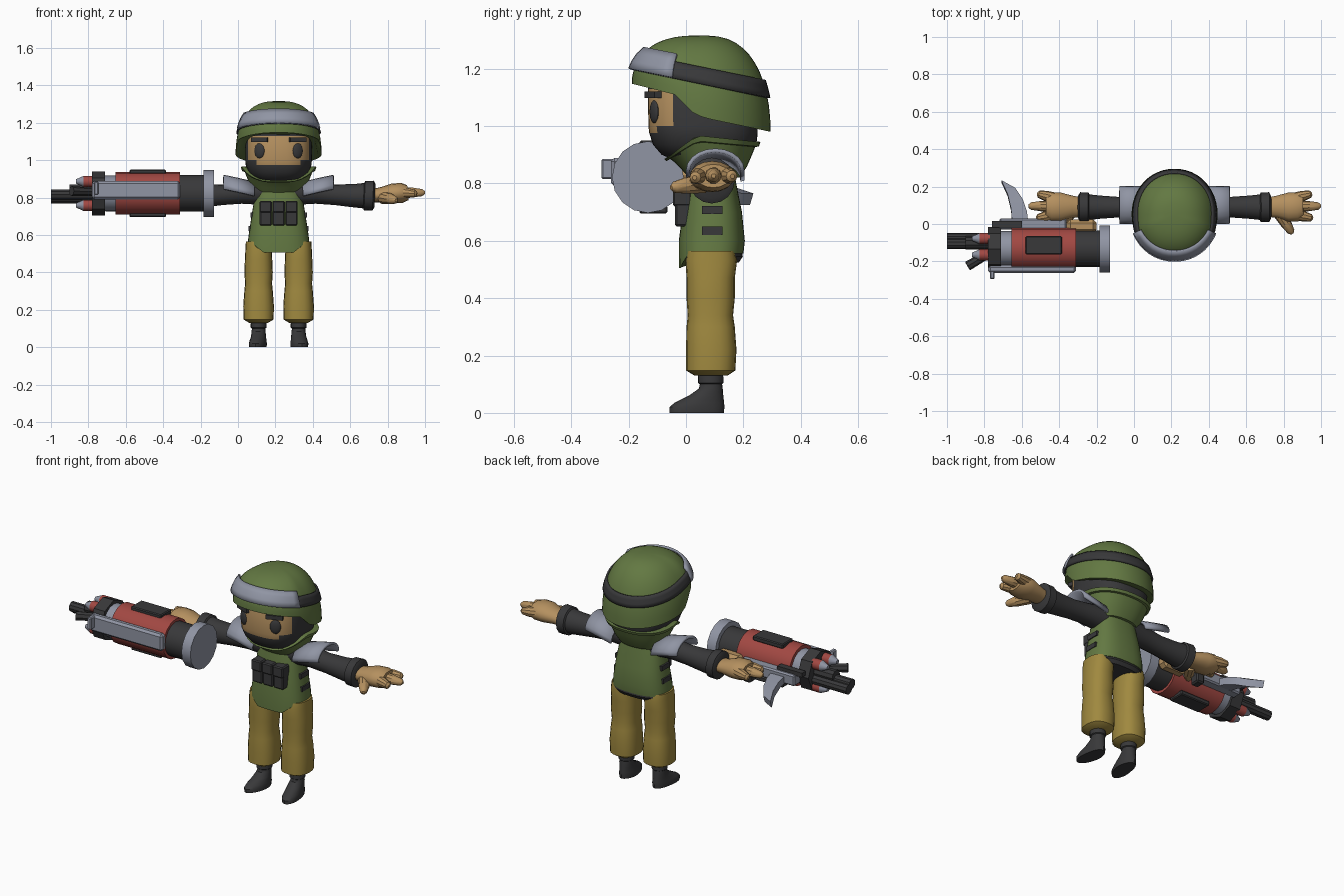
import bpy, bmesh
from math import sin, cos, pi, radians, copysign
from mathutils import Vector, Matrix

if "Cube" in bpy.data.objects:
    bpy.data.objects.remove(bpy.data.objects["Cube"])

CX, CY = 0.217, 0.09   # body axis
made = []


def material(name, r, g, b):
    m = bpy.data.materials.new(name)
    m.use_nodes = True
    m.diffuse_color = (r, g, b, 1)
    m.node_tree.nodes["Principled BSDF"].inputs["Base Color"].default_value = (r, g, b, 1)
    return m


GREEN = material("army green", 0.125, 0.19, 0.055)
BLACK = material("charcoal", 0.04, 0.04, 0.042)
GREY = material("steel grey", 0.28, 0.30, 0.37)
RED = material("drum red", 0.36, 0.065, 0.055)
TAN = material("skin tan", 0.46, 0.28, 0.115)
PANTS = material("mustard cloth", 0.35, 0.25, 0.05)


def finish(name, bm, *mats):
    bmesh.ops.recalc_face_normals(bm, faces=bm.faces)
    me = bpy.data.meshes.new(name)
    bm.to_mesh(me)
    bm.free()
    ob = bpy.data.objects.new(name, me)
    bpy.context.collection.objects.link(ob)
    for m in mats:
        me.materials.append(m)
    made.append(ob)
    return ob


def skin(name, rings, mats, caps=True, closed=True):
    """Bridge a list of equal point rings."""
    bm = bmesh.new()
    vs = [[bm.verts.new(p) for p in r] for r in rings]
    n = len(vs[0])
    for a, b in zip(vs, vs[1:]):
        for i in range(n if closed else n - 1):
            j = (i + 1) % n
            bm.faces.new((a[i], a[j], b[j], b[i]))
    if caps:
        bm.faces.new(vs[0])
        bm.faces.new(vs[-1])
    return finish(name, bm, *mats)


def oval(c, u, v, n=20, p=2.0):
    """Superellipse ring around c with half axes u and v."""
    f = lambda t: copysign(abs(t) ** (2 / p), t)
    c, u, v = Vector(c), Vector(u), Vector(v)
    return [c + u * f(cos(2 * pi * i / n)) + v * f(sin(2 * pi * i / n)) for i in range(n)]


def upright(name, secs, mat, cx=CX, n=20, p=2.0):
    """Loft of (z, half width, front y, back y)."""
    return skin(name, [oval((cx, (f + b) / 2, z), (w, 0, 0), (0, (b - f) / 2, 0), n, p)
                       for z, w, f, b in secs], [mat])


def tube(name, pts, mat, n=12, flat=1.0):
    """Loft of (position, radius) along a path."""
    d = (Vector(pts[-1][0]) - Vector(pts[0][0])).normalized()
    u = d.cross(Vector((0, 0, 1))).normalized()
    v = u.cross(d)
    return skin(name, [oval(c, u * r, v * r * flat, n) for c, r in pts], [mat])


def box(name, lo, hi, mat, turn=0, bevel=0.0):
    lo, hi = Vector(lo), Vector(hi)
    bm = bmesh.new()
    bmesh.ops.create_cube(bm, size=1)
    bm.transform(Matrix.Translation((lo + hi) / 2) @ Matrix.Rotation(turn, 4, 'Z')
                 @ Matrix.Diagonal((hi - lo).to_4d()))
    if bevel:
        bmesh.ops.bevel(bm, geom=bm.edges[:], offset=bevel, segments=1, affect='EDGES')
    return finish(name, bm, mat)


def thicken(ob, t, offset=1):
    m = ob.modifiers.new("thickness", 'SOLIDIFY')
    m.thickness, m.offset = t, offset


def lerp_table(table, y):
    for (a, za), (b, zb) in zip(table, table[1:]):
        if y <= b:
            return za + (zb - za) * max(0, (y - a) / (b - a))
    return table[-1][1]


# Torso with a front flap, hips and pouches
torso = upright("vest", [(0.555, 0.165, -0.025, 0.2), (0.6, 0.16, -0.025, 0.205), (0.7, 0.145, -0.012, 0.195),
                         (0.8, 0.128, 0, 0.175), (0.86, 0.11, 0.01, 0.165)], GREEN, n=32, p=2.6)
for v in torso.data.vertices:
    if v.co.z < 0.56 and v.co.y < 0.04:
        v.co.z -= 0.05 * min(1, max(0, (0.14 - abs(v.co.x - CX)) / 0.06))
upright("hips", [(0.525, 0.145, -0.01, 0.185), (0.545, 0.16, -0.018, 0.198), (0.57, 0.158, -0.01, 0.195)],
        BLACK, n=32, p=2.6)
for i in (-1, 0, 1):
    x = CX + i * 0.069
    box("pouch", (x - 0.032, -0.038, 0.65), (x + 0.032, 0.02, 0.735), BLACK, bevel=0.006)
    box("pouch_lid", (x - 0.033, -0.046, 0.72), (x + 0.033, 0.02, 0.782), BLACK, bevel=0.006)

# Collar dipping at the front
COLLAR = [(-0.07, 0.885), (-0.02, 0.925), (0.04, 0.967), (0.25, 0.945)]
rings = []
for t, out in ((0, 0), (0.3, 0), (0.6, 0), (0.85, 0), (0.87, 0.012), (1, 0.012), (1, -0.015)):
    k = t ** 0.75
    ring = oval((CX, 0.1 - 0.008 * k, 0), (0.122 + 0.068 * k + out, 0, 0), (0, 0.088 + 0.068 * k + out, 0), 32, 2.3)
    for p in ring:
        p.z = 0.82 + (lerp_table(COLLAR, p.y) - 0.82) * t
    rings.append(ring)
skin("collar", rings, [GREEN])

# Head: balaclava with an open face
head = upright("head", [(0.885, 0.10, -0.05, 0.19), (0.9, 0.135, -0.085, 0.22), (0.935, 0.162, -0.115, 0.245),
                        (0.975, 0.176, -0.128, 0.25), (1.0, 0.178, -0.131, 0.25), (1.13, 0.178, -0.133, 0.25),
                        (1.2, 0.16, -0.1, 0.22)], BLACK, n=40, p=2.6)
head.data.materials.append(TAN)
for f in head.data.polygons:
    f.material_index = int(f.center.y < -0.045 and (f.center.z > 0.99 or (
        f.center.z > 0.975 and abs(f.center.x - CX) < 0.12)) and f.center.z < 1.16)
for s in (-1, 1):
    bm = bmesh.new()
    bmesh.ops.create_uvsphere(bm, u_segments=20, v_segments=10, radius=1)
    bm.transform(Matrix.Translation((CX + s * 0.102, -0.11, 1.05)) @ Matrix.Rotation(s * 0.42, 4, 'Z')
                 @ Matrix.Diagonal((0.03, 0.013, 0.041, 1)))
    finish("eye", bm, BLACK)
    x = CX + s * 0.1
    box("eyebrow", (x - 0.046, -0.128, 1.097), (x + 0.046, -0.1, 1.121), BLACK, s * 0.38)

# Helmet dome over a stepped rim
RIM = [(-0.19, 1.148), (-0.04, 1.11), (0.03, 1.04), (0.08, 1.025), (0.295, 0.98)]


def dome(a, phi, grow=0.0):
    y = 0.053 - 0.242 * cos(a)
    rim = lerp_table(RIM, y)
    k = cos(phi) ** 0.75 + grow
    return Vector((CX + 0.23 * k * copysign(abs(sin(a)) ** 0.95, sin(a)),
                   0.053 - 0.242 * k * cos(a), rim + (1.316 - rim) * sin(phi) ** 0.95))


N = 48
skin_rings = [[dome(2 * pi * i / N, pi / 2 * t / 12 * 0.985) for i in range(N)] for t in range(13)]
inner = [Vector((CX + (p.x - CX) * 0.9, 0.053 + (p.y - 0.053) * 0.9, p.z + 0.005)) for p in skin_rings[0]]
skin("helmet", [inner] + skin_rings, [GREEN])


def strap(name, mid, half, angles, grow, mat, closed):
    """Tilted strip that follows the dome."""
    rows = []
    for e in (-1, -0.33, 0.33, 1):
        row = []
        for a in angles:
            lo, hi = 0.0, pi / 2
            for _ in range(24):
                m = (lo + hi) / 2
                p = dome(a, m)
                if p.z < mid - 0.21 * (p.y + 0.05) + e * half:
                    lo = m
                else:
                    hi = m
            row.append(dome(a, lo, grow))
        rows.append(row)
    thicken(skin(name, rows, [mat], False, closed), 0.012, 0)


strap("helmet_band", 1.197, 0.029, [2 * pi * i / N for i in range(N)], 0.015, BLACK, True)
strap("goggles", 1.213, 0.042, [radians(-66 + 132 * i / 16) for i in range(17)], 0.06, GREY, False)

# Limbs, mirrored across the body axis
for s in (-1, 1):
    side = "left_" if s > 0 else "right_"
    lx = CX + s * 0.107
    upright(side + "trouser_leg", [(0.13, 0.05, 0.03, 0.145), (0.148, 0.08, 0, 0.172), (0.22, 0.082, 0, 0.176),
                                   (0.3, 0.076, 0.002, 0.17), (0.34, 0.072, 0.006, 0.164), (0.4, 0.076, 0.002, 0.17),
                                   (0.47, 0.073, 0.002, 0.17), (0.53, 0.07, -0.002, 0.178), (0.565, 0.068, 0.005, 0.17)],
            PANTS, lx, p=2.4)
    boot = upright(side + "boot", [(0, 0.045, -0.058, 0.132), (0.02, 0.047, -0.058, 0.134), (0.035, 0.044, -0.04, 0.133),
                                   (0.06, 0.04, 0.01, 0.13), (0.085, 0.037, 0.045, 0.128), (0.1, 0.036, 0.048, 0.126),
                                   (0.104, 0.042, 0.042, 0.13), (0.125, 0.042, 0.042, 0.13), (0.15, 0.04, 0.045, 0.128)],
                   BLACK, lx)
    for v in boot.data.vertices:
        v.co.x += s * max(0, 0.06 - v.co.y) * 0.15
    for z in (0.635, 0.707):
        x = CX + s * (0.152 if z < 0.7 else 0.143)
        box("side_strap", (x - 0.008, 0.055, z - 0.014), (x + 0.008, 0.128, z + 0.014), BLACK)

    # Sleeve with a cuff
    P = lambda d, y, z: (CX + s * d, y, z)
    tube(side + "sleeve", [(P(0.08, CY, 0.83), 0.07), (P(0.2, CY, 0.825), 0.058), (P(0.3, CY, 0.815), 0.055),
                           (P(0.4, CY, 0.81), 0.062), (P(0.455, CY, 0.81), 0.068), (P(0.46, CY, 0.81), 0.078),
                           (P(0.505, CY, 0.81), 0.08), (P(0.515, CY, 0.81), 0.062)], BLACK, 16)

    # Hand with spread fingers
    tube(side + "palm", [(P(0.5, CY, 0.81), 0.052), (P(0.55, 0.092, 0.815), 0.06), (P(0.61, 0.09, 0.822), 0.078),
                         (P(0.66, 0.092, 0.825), 0.078), (P(0.69, 0.095, 0.826), 0.06)], TAN, 16, 0.68)
    for y0, d1, y1, z1 in ((0.138, 0.735, 0.162, 0.825), (0.095, 0.782, 0.096, 0.826), (0.052, 0.74, 0.03, 0.82)):
        a, b = Vector(P(0.64, y0, 0.828)), Vector(P(d1, y1, z1))
        tube(side + "finger", [(a, 0.03), (a.lerp(b, 0.5), 0.028), (a.lerp(b, 0.9), 0.02), (b, 0.008)], TAN, 10)
    a, b = Vector(P(0.56, 0.06, 0.80)), Vector(P(0.63, -0.052, 0.785))
    tube(side + "thumb", [(a, 0.035), (a.lerp(b, 0.5), 0.03), (a.lerp(b, 0.9), 0.02), (b, 0.008)], TAN, 10)

    # Arched shoulder pad flaring upward
    rows = [[P(d, CY + 0.012 - 0.095 * cos(pi * i / 10), z + 0.07 * sin(pi * i / 10)) for i in range(11)]
            for d, z in ((0.13, 0.808), (0.215, 0.828), (0.295, 0.845))]
    thicken(skin(side + "shoulder_pad", rows, [GREY], False, False), 0.014, 0)

# Drum launcher lying along x
GY, GZ = -0.133, 0.822


def rod(name, x0, x1, r, mat, y=GY, z=GZ, n=16, r1=None):
    return tube(name, [((x0, y, z), r if r1 is None else r1), ((x1, y, z), r)], mat, n)


rod("drum", -0.655, -0.31, 0.114, RED)
rod("rear_collar", -0.32, -0.18, 0.098, BLACK)
rod("end_disk", -0.185, -0.128, 0.125, GREY)
rod("drum_neck", -0.73, -0.65, 0.095, GREY)
rod("front_clamp", -0.78, -0.71, 0.117, BLACK, n=8)
for s in (-1, 1):
    z = GZ + s * 0.113
    box("drum_plate", (-0.58, -0.162, z - 0.014), (-0.385, -0.065, z + 0.014), BLACK, bevel=0.005)
    for y in (-0.078, -0.165):
        rod("shell", -0.825, -0.77, 0.03, RED, y, GZ + s * 0.064, 12)
        rod("shell_tip", -0.865, -0.825, 0.03, GREY, y, GZ + s * 0.064, 12, 0.012)
box("front_rail", (-0.78, -0.262, 0.79), (-0.31, -0.22, 0.888), GREY, bevel=0.012)
box("rail_end", (-0.77, -0.295, 0.815), (-0.745, -0.25, 0.885), GREY, bevel=0.005)
for y, z in ((-0.077, 0.795), (-0.105, 0.815)):
    rod("barrel", -1.0, -0.77, 0.029, BLACK, y, z, 10)
rod("barrel_sleeve", -0.9, -0.77, 0.036, BLACK, -0.1, 0.835, 10)
tube("bent_nozzle", [((-0.89, -0.225, 0.835), 0.026), ((-0.77, -0.155, 0.83), 0.022)], BLACK, 8)

# Grip side: receiver, stock and curved magazine
box("receiver", (-0.72, -0.03, 0.775), (-0.36, 0.03, 0.84), GREY, bevel=0.008)
box("receiver_rail", (-0.76, -0.02, 0.835), (-0.6, 0.015, 0.86), BLACK)
box("grip", (-0.45, -0.01, 0.73), (-0.4, 0.05, 0.83), BLACK, bevel=0.008)
box("stock", (-0.36, -0.05, 0.77), (-0.2, 0.025, 0.845), TAN, bevel=0.02)
path = [(-0.608, 0.0, 0.8), (-0.615, 0.07, 0.788), (-0.635, 0.14, 0.77), (-0.672, 0.208, 0.745)]
rows = []
for i, (x, y, z) in enumerate(path):
    k = -0.17 * i
    w, h = Vector((0.043 * cos(k), 0.043 * sin(k), 0)), Vector((0, 0.006, 0.02))
    c = Vector((x, y, z))
    rows.append([c - w - h, c + w - h, c + w + h, c - w + h])
skin("magazine", rows, [GREY])

# Soft shading that keeps hard edges
bpy.ops.object.select_all(action='DESELECT')
for ob in made:
    ob.select_set(True)
bpy.context.view_layer.objects.active = made[0]
bpy.ops.object.shade_smooth_by_angle(angle=radians(35))
